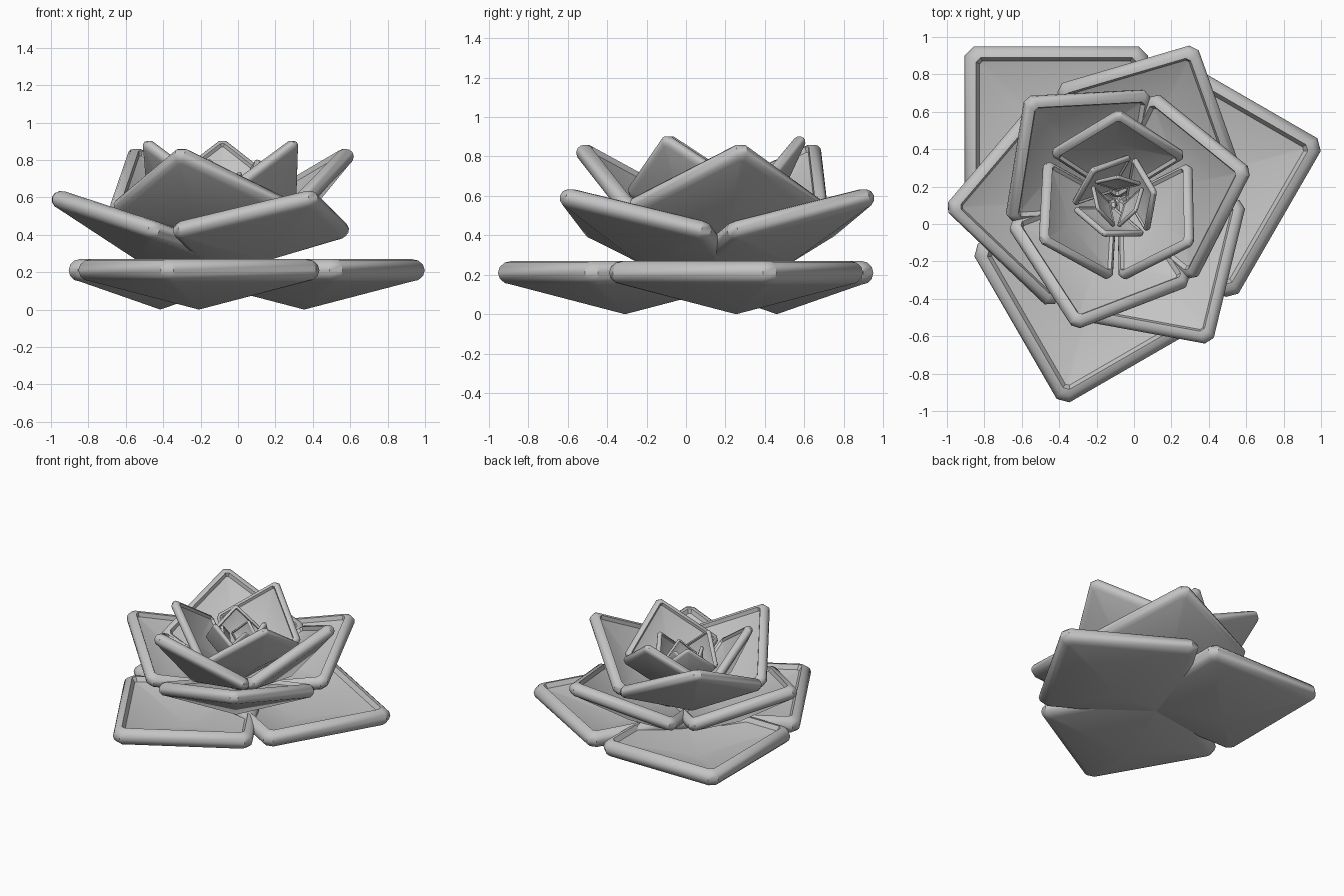
import bpy, bmesh
from math import radians, sin, cos
from mathutils import Matrix

if "Cube" in bpy.data.objects:
    bpy.data.objects.remove(bpy.data.objects["Cube"], do_unlink=True)

grey = bpy.data.materials.new("petal_grey")
grey.use_nodes = True
colour = (0.55, 0.55, 0.55, 1)
grey.diffuse_color = colour
grey.node_tree.nodes["Principled BSDF"].inputs["Base Color"].default_value = colour

HALF = 0.49        # half side of the largest petal
RIM = 0.06         # radius of its rounded rim
AXIS = Matrix.Translation((-0.09, 0.135, 0))


def square_ring(bm, half, z, cut):
    """Square loop with clipped corners."""
    pts = []
    for i in range(4):
        turn = Matrix.Rotation(radians(90 * i), 3, 'Z')
        for x, y in ((half, half - cut), (half - cut, half)):
            p = turn @ Matrix.Translation((x, y, z)).to_translation()
            pts.append(bm.verts.new(p))
    return pts


def petal_mesh():
    """Shallow pyramid bowl with a rounded rim."""
    bm = bmesh.new()
    core = HALF - RIM
    rings = []
    for i in range(7):
        a = radians(-90 + 30 * i)
        bulge = cos(a)
        rings.append(square_ring(bm, core + RIM * bulge, RIM * sin(a), 0.025 + 0.025 * bulge))
    rings.append(square_ring(bm, core - 0.02, 0.028, 0.015))
    for low, high in zip(rings, rings[1:]):
        for i in range(8):
            j = (i + 1) % 8
            bm.faces.new((low[i], low[j], high[j], high[i]))
    # outer and inner points of the bowl
    for ring, z in ((rings[0], -0.21), (rings[-1], -0.11)):
        apex = bm.verts.new((0, 0, z))
        for i in range(8):
            bm.faces.new((ring[i], ring[(i + 1) % 8], apex))
    bmesh.ops.recalc_face_normals(bm, faces=bm.faces)
    mesh = bpy.data.meshes.new("petal")
    bm.to_mesh(mesh)
    bm.free()
    mesh.materials.append(grey)
    return mesh


# layer name, half side, tilt, distance from axis, height, first angle
layers = [
    ("base", 0.49, 0, 0.46, 0.21, 15),
    ("outer", 0.405, 19, 0.39, 0.425, 63),
    ("middle", 0.37, 36, 0.31, 0.55, 12),
    ("upper", 0.26, 51, 0.24, 0.625, 89),
    ("inner", 0.145, 68, 0.13, 0.62, 10),
    ("heart", 0.09, 74, 0.085, 0.62, 88),
]

petals = []
for name, half, tilt, dist, height, angle in layers:
    for k in range(3):
        mesh = petal_mesh()
        mesh.transform(
            AXIS
            @ Matrix.Rotation(radians(angle + 120 * k), 4, 'Z')
            @ Matrix.Translation((dist, 0, height))
            @ Matrix.Rotation(radians(-tilt), 4, 'Y')
            @ Matrix.Rotation(radians(45), 4, 'Z')
            @ Matrix.Scale(half / HALF, 4))
        obj = bpy.data.objects.new(f"{name}_petal_{k + 1}", mesh)
        bpy.context.collection.objects.link(obj)
        petals.append(obj)

# soft rims and bowls, crisp inner lip
bpy.ops.object.select_all(action='DESELECT')
for obj in petals:
    obj.select_set(True)
bpy.context.view_layer.objects.active = petals[0]
bpy.ops.object.shade_smooth_by_angle(angle=radians(34))
